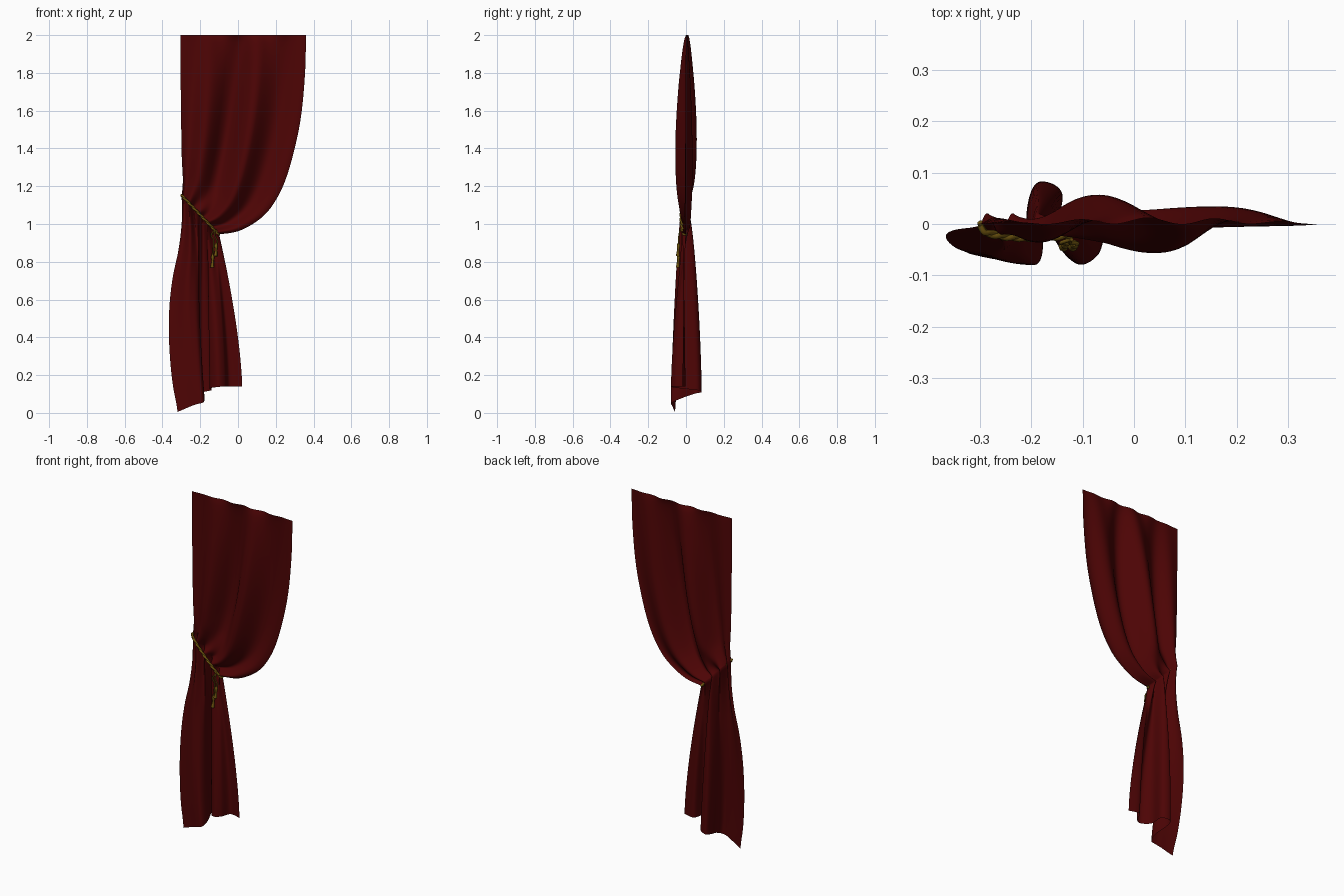
import bpy, bmesh, math
from mathutils import Vector

if "Cube" in bpy.data.objects:
    bpy.data.objects.remove(bpy.data.objects["Cube"])


def material(name, rgb):
    m = bpy.data.materials.new(name)
    m.diffuse_color = (*rgb, 1)
    m.use_nodes = True
    m.node_tree.nodes["Principled BSDF"].inputs["Base Color"].default_value = m.diffuse_color
    return m


RED = material("dark red cloth", (0.074, 0.0012, 0.0014))
GOLD = material("old gold cord", (0.16, 0.092, 0.005))


def sample(pts, t):
    """Smooth spline through the points, t from 0 to 1."""
    n = len(pts) - 1
    i = min(int(t * n), n - 1)
    f = t * n - i
    p = [Vector(pts[min(max(i + k, 0), n)]) for k in (-1, 0, 1, 2)]
    return 0.5 * (2 * p[1] + (p[2] - p[0]) * f
                  + (2 * p[0] - 5 * p[1] + 4 * p[2] - p[3]) * f * f
                  + (3 * p[1] - p[0] - 3 * p[2] + p[3]) * f ** 3)


# edges of the part above the tie (x, z), left edge below it, and the folded hem (x, y, z)
LEFT = [(-.305, 2), (-.304, 1.8), (-.302, 1.62), (-.30, 1.47), (-.298, 1.36),
        (-.294, 1.28), (-.292, 1.235), (-.294, 1.19), (-.298, 1.15)]
RIGHT = [(.36, 2), (.355, 1.8), (.335, 1.58), (.30, 1.4), (.25, 1.23),
         (.19, 1.11), (.12, 1.03), (.01, .965), (-.10, .945)]
LOW_LEFT = [(x, 0) for x in (-.298, -.298, -.315, -.345, -.362, -.366, -.36, -.345, -.32)]
HEM = [(-.32, -.058, .005), (-.285, -.066, .02), (-.25, -.072, .035), (-.215, -.079, .047),
       (-.185, -.075, .055), (-.178, -.03, .075), (-.198, .04, .10), (-.185, .082, .11),
       (-.14, .06, .12), (-.15, -.03, .13), (-.11, -.078, .137), (-.07, -.06, .14),
       (-.045, -.005, .14), (.022, -.018, .14)]


def upper(u, v):
    a, b = sample(LEFT, v), sample(RIGHT, v)
    # inner columns hang nearly straight to the tie, the right edge sags outward
    z_top, z_tie = 2, .945
    straight = Vector((.36 - .46 * (z_top - b.y) / (z_top - z_tie), b.y))
    p = a.lerp(straight, u) + (b - straight) * u ** 1.7
    edge = min(1, u * 2.6) * min(1, (1 - u) * 3) ** 0.8
    y = 0.057 * math.sin(math.pi * v ** 0.75) * edge * math.sin(5 * math.pi * u + 0.9)
    y += 0.021 * v ** 3 * math.sin(8 * math.pi * u)
    y += 0.006 * (1 - v) ** 3 * edge * (1 - math.cos(10 * math.pi * u))
    return Vector((p.x, y, p.y))


def lower(u, t):
    a, h = upper(u, 1), sample(HEM, u)
    s = 1 - (1 - t) ** 1.5
    sy = s ** 0.75
    bulge = sample(LOW_LEFT, t).x - (-.298 - .022 * s)
    x = a.x + (h.x - a.x) * s + bulge * (1 - u) ** 3
    curl = .025 * max(0, 1 - u / .2) ** 2 * math.sin(math.pi * t ** 0.9)
    return Vector((x, a.y * (1 - sy) + h.y * sy + curl, a.z + (h.z - a.z) * t))


# curtain cloth: one pleated sheet gathered at the tie
COLS, UP, DOWN = 120, 60, 50
bm = bmesh.new()
rows = [[bm.verts.new(upper(c / COLS, r / UP)) for c in range(COLS + 1)] for r in range(UP + 1)]
rows += [[bm.verts.new(lower(c / COLS, r / DOWN)) for c in range(COLS + 1)] for r in range(1, DOWN + 1)]
for r0, r1 in zip(rows, rows[1:]):
    for c in range(COLS):
        bm.faces.new((r0[c], r1[c], r1[c + 1], r0[c + 1])).smooth = True
mesh = bpy.data.meshes.new("curtain_cloth")
bm.to_mesh(mesh)
bm.free()
mesh.materials.append(RED)
bpy.context.collection.objects.link(bpy.data.objects.new("curtain_cloth", mesh))


def tube(name, pts, radii, sides=8):
    """Round tube along a path with a varying radius."""
    bm = bmesh.new()
    n = 6 * (len(pts) - 1)
    path = [sample(pts, i / n) for i in range(n + 1)]
    rings = []
    for i, p in enumerate(path):
        d = (path[min(i + 1, n)] - path[max(i - 1, 0)]).normalized()
        a = d.cross(Vector((0, 1, 0))).normalized()
        b = d.cross(a)
        r = sample([(q, 0) for q in radii], i / n).x
        rings.append([bm.verts.new(p + r * (a * math.cos(k * math.tau / sides)
                      + b * math.sin(k * math.tau / sides))) for k in range(sides)])
    for r0, r1 in zip(rings, rings[1:]):
        for k in range(sides):
            j = (k + 1) % sides
            bm.faces.new((r0[k], r0[j], r1[j], r1[k])).smooth = True
    bm.faces.new(rings[0])
    bm.faces.new(rings[-1])
    bmesh.ops.recalc_face_normals(bm, faces=bm.faces)
    me = bpy.data.meshes.new(name)
    bm.to_mesh(me)
    bm.free()
    me.materials.append(GOLD)
    bpy.context.collection.objects.link(bpy.data.objects.new(name, me))


# tie cord across the front: two twisted strands
for k in range(2):
    pts = []
    for i in range(25):
        f = i / 24
        ang = f * math.tau * 4 + k * math.pi
        pts.append((-.300 + .20 * f, -.027 * max(math.sin(math.pi * f), 0) ** 0.3
                    - .003 * math.cos(ang), 1.153 - .21 * f + .004 * math.sin(ang)))
    tube(f"tie_cord_{k + 1}", pts, [.006, .006], 6)

# hanging cord ends with tassels
for k, (x, end) in enumerate(((-.134, .77), (-.116, .83))):
    tube(f"tassel_cord_{k + 1}", [(-.122, -.03, .972), (x - .008, -.037, .94),
         (x + .006, -.038, .91), (x, -.039, end + .06)], [.004, .004], 6)
    tube(f"tassel_{k + 1}", [(x, -.039, end + .07), (x, -.041, end + .035), (x - .003, -.044, end)],
         [.004, .009, .006, .008, .010])
